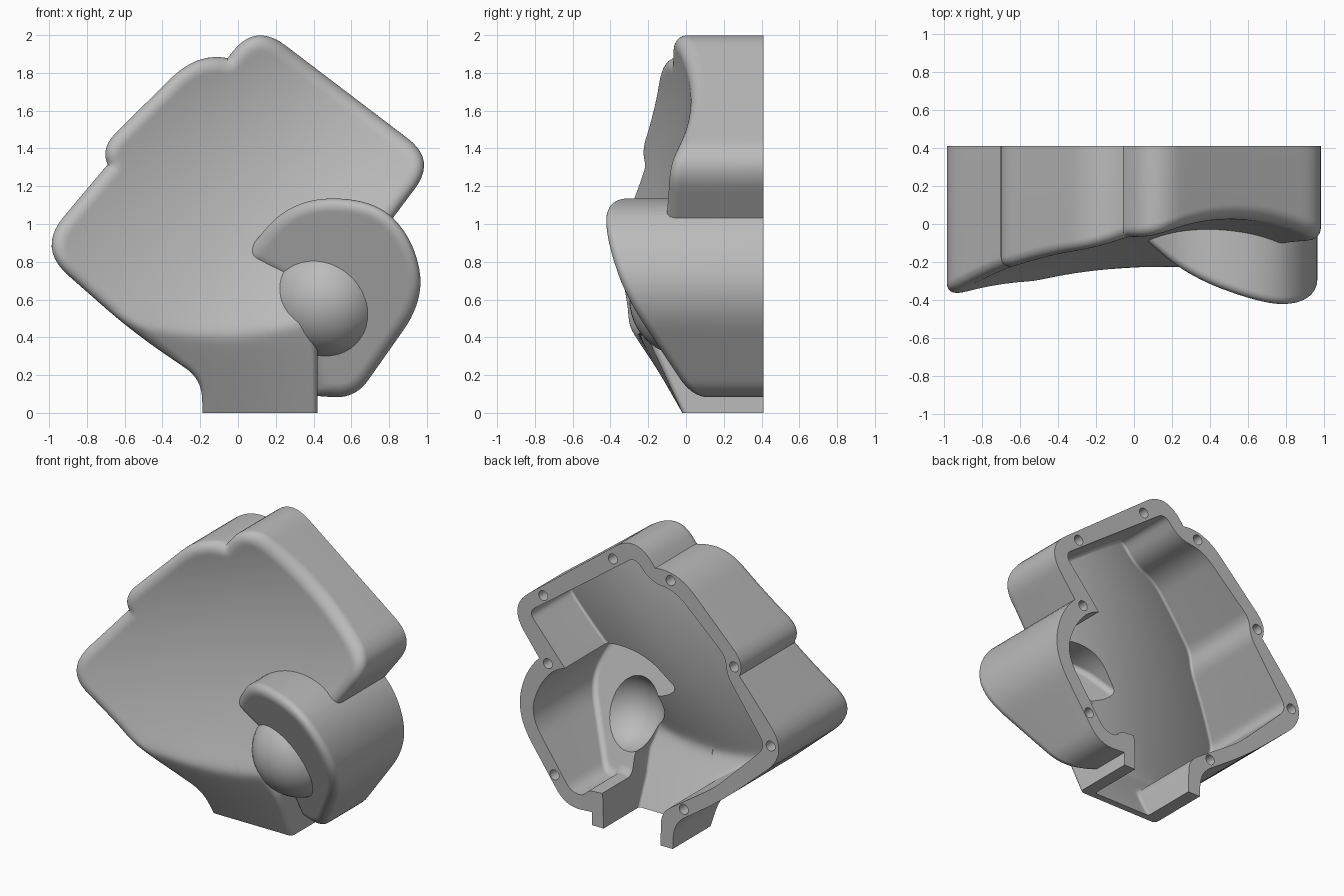
import bpy
import bmesh
from math import sqrt, pi
from mathutils import Vector, Matrix, kdtree

BACK = 0.41
SKIN = 0.045

cube = bpy.data.objects.get("Cube")
if cube:
    bpy.data.objects.remove(cube, do_unlink=True)

# One cast metal colour
metal = bpy.data.materials.new("cast grey")
metal.use_nodes = True
grey = (0.5, 0.5, 0.5, 1)
metal.diffuse_color = grey
metal.node_tree.nodes["Principled BSDF"].inputs["Base Color"].default_value = grey


def rounded(corners, step=0.035):
    """Closed (x, z) outline with blended corners and evenly split edges."""
    pts = []
    n = len(corners)
    for i, (x, z, t) in enumerate(corners):
        c = Vector((x, z))
        if t == 0:
            pts.append(c)
            continue
        ends = []
        for j in (i - 1, (i + 1) % n):
            v = Vector(corners[j][:2]) - c
            limit = v.length / 2 if corners[j][2] else v.length
            ends.append(c + v.normalized() * min(t, limit))
        for k in range(11):
            s = k / 10
            pts.append(ends[0] * (1 - s) ** 2 + c * 2 * s * (1 - s) + ends[1] * s * s)
    out = []
    for a, b in zip(pts, pts[1:] + pts[:1]):
        length = (b - a).length
        if length < 1e-4:
            continue
        m = int(length / step) + 1
        out += [a.lerp(b, k / m) for k in range(m)]
    return out


def to_object(bm, name):
    bmesh.ops.recalc_face_normals(bm, faces=bm.faces)
    me = bpy.data.meshes.new(name)
    bm.to_mesh(me)
    bm.free()
    me.materials.append(metal)
    ob = bpy.data.objects.new(name, me)
    bpy.context.collection.objects.link(ob)
    return ob


def loft(name, corners, centre, front, radius, back=BACK, rings=56):
    """Solid with a flat back, straight sides and a shaped, round-edged front."""
    line = rounded(corners)
    n = len(line)
    centre = Vector(centre)
    tree = kdtree.KDTree(n)
    for i, p in enumerate(line):
        tree.insert((p.x, p.y, 0), i)
    tree.balance()

    def edge_distance(p):
        i = tree.find((p.x, p.y, 0))[1]
        best = 9
        for a, b in ((line[i - 1], line[i]), (line[i], line[(i + 1) % n])):
            d = b - a
            s = max(0, min(1, (p - a).dot(d) / d.length_squared))
            best = min(best, (p - a - d * s).length)
        return best

    bm = bmesh.new()
    loops = [[bm.verts.new((p.x, back, p.y)) for p in line]]
    for k in range(rings):
        t = 1 - (k / rings) ** 2
        loop = []
        for p in line:
            q = centre.lerp(p, t)
            r = radius(q.y)
            d = min(r, edge_distance(q)) if k else 0
            y = front(q.x, q.y) + r - sqrt(max(0, r * r - (r - d) ** 2))
            loop.append(bm.verts.new((q.x, y, q.y)))
        loops.append(loop)
    for a, b in zip(loops, loops[1:]):
        for i in range(n):
            j = (i + 1) % n
            bm.faces.new((a[i], a[j], b[j], b[i]))
    tip = bm.verts.new((centre.x, front(*centre), centre.y))
    for i in range(n):
        bm.faces.new((loops[-1][i], loops[-1][(i + 1) % n], tip))
    bm.faces.new(loops[0])
    return to_object(bm, name)


def ball(name, r):
    bm = bmesh.new()
    bmesh.ops.create_uvsphere(bm, u_segments=48, v_segments=24, radius=r)
    bmesh.ops.translate(bm, vec=(0.472, 0, 0.6), verts=bm.verts)
    return to_object(bm, name)


def combine(target, other, operation):
    mod = target.modifiers.new("combine", "BOOLEAN")
    mod.operation = operation
    mod.solver = "EXACT"
    mod.object = other
    bpy.context.view_layer.objects.active = target
    bpy.ops.object.modifier_apply(modifier=mod.name)
    bpy.data.objects.remove(other, do_unlink=True)


def dish(x, z):
    """Concave trough that meets a sloping spout face along a soft crease."""
    dx, dz = x - 0.53, z - 1.68
    s = -0.6 * dx - 0.8 * dz
    u = 0.8 * dx - 0.6 * dz
    bend = 0.36 if u > 0 else 0.36 / (1 + 0.55 * max(0, s))
    trough = 0.025 - 0.13 * s * s - bend * u * u
    slope = -0.02 - z * (0.62 - 0.2 * (x + 0.4))
    return 0.5 * (trough + slope + sqrt((trough - slope) ** 2 + 0.0009))


def scroll_face(x, z):
    return 0.265 - 0.356 * x - 0.41 * z


def body_radius(z):
    return 0.03 + 0.05 * max(0, min(1, (z - 0.25) / 0.3))


# Main housing with its two stepped lobes and spout
body_corners = [
    (-0.18, -0.15, 0), (-0.195, 0.18, 0.1), (-0.56, 0.43, 0.2),
    (-1.063, 0.872, 0.22), (-0.69, 1.315, 0), (-0.73, 1.4, 0.12),
    (-0.215, 1.91, 0.2), (-0.055, 1.878, 0), (0.091, 2.067, 0.2),
    (1.05, 1.338, 0.19), (0.74, 0.925, 0), (0.5, 0.75, 0),
    (0.38, 0.46, 0), (0.42, 0.33, 0), (0.42, -0.15, 0)]
cover = loft("housing_cover", body_corners, (-0.05, 0.9), dish, body_radius)

# Raised scroll with a tilted face
scroll_corners = [
    (0.01, 0.81, 0.09), (0.28, 1.135, 1), (0.72, 1.135, 1), (0.93, 0.92, 1),
    (0.99, 0.6, 0.2), (0.62, 0.075, 0.12), (0.41, 0.09, 0), (0.36, 0.4, 0),
    (0.3, 0.62, 0), (0.2, 0.72, 0)]
combine(cover, loft("scroll", scroll_corners, (0.5, 0.65), scroll_face,
                    lambda z: 0.07), "UNION")

# Round boss in the scroll
combine(cover, ball("boss", 0.3), "UNION")

# Hollow back of the housing, open through the spout
body_hollow = [
    (-0.09, -0.2, 0), (-0.1, 0.23, 0.08), (-0.5, 0.5, 0.1),
    (-0.89, 0.88, 0.08), (-0.6, 1.29, 0.05), (-0.58, 1.42, 0.05),
    (-0.21, 1.76, 0.1), (-0.02, 1.78, 0.08), (0.1, 1.91, 0.06),
    (0.9, 1.33, 0.06), (0.64, 1.03, 0), (0.45, 0.8, 0),
    (0.33, 0.5, 0), (0.36, 0.35, 0), (0.34, 0.2, 0), (0.33, -0.2, 0)]
combine(cover, loft("housing_hollow", body_hollow, (-0.05, 0.9),
                    lambda x, z: dish(x, z) + SKIN, lambda z: 0.02, 0.5),
        "DIFFERENCE")

# Hollow back of the scroll and boss
scroll_hollow = [
    (0.1, 0.83, 0.05), (0.31, 1.05, 1), (0.66, 1.03, 1), (0.82, 0.86, 1),
    (0.89, 0.63, 0.15), (0.585, 0.19, 0.06), (0.49, 0.18, 0.04),
    (0.45, 0.23, 0.03), (0.3, 0.24, 0), (0.2, 0.7, 0)]
combine(cover, loft("scroll_hollow", scroll_hollow, (0.5, 0.65),
                    lambda x, z: scroll_face(x, z) + SKIN, lambda z: 0.04, 0.52),
        "DIFFERENCE")
combine(cover, ball("boss_hollow", 0.255), "DIFFERENCE")

# Trim the spout flat at the ground
bm = bmesh.new()
bmesh.ops.create_cube(bm, size=3, matrix=Matrix.Translation((0, 0, -1.5)))
combine(cover, to_object(bm, "ground_trim"), "DIFFERENCE")

# Blind bolt holes in the rear flange
bm = bmesh.new()
for x, z in [(0.79, 1.466), (0.265, 1.856), (-0.17, 1.825), (-0.65, 1.365),
             (-0.925, 0.9), (-0.27, 0.293), (0.705, 0.267), (0.755, 1.012)]:
    bmesh.ops.create_cone(
        bm, cap_ends=True, segments=20, radius1=0.034, radius2=0.034, depth=0.2,
        matrix=Matrix.Translation((x, BACK, z)) @ Matrix.Rotation(pi / 2, 4, "X"))
combine(cover, to_object(bm, "bolt_holes"), "DIFFERENCE")

# Smooth casting with sharp machined edges
bpy.ops.object.select_all(action="DESELECT")
cover.select_set(True)
bpy.context.view_layer.objects.active = cover
bpy.ops.object.shade_smooth_by_angle(angle=0.6)
